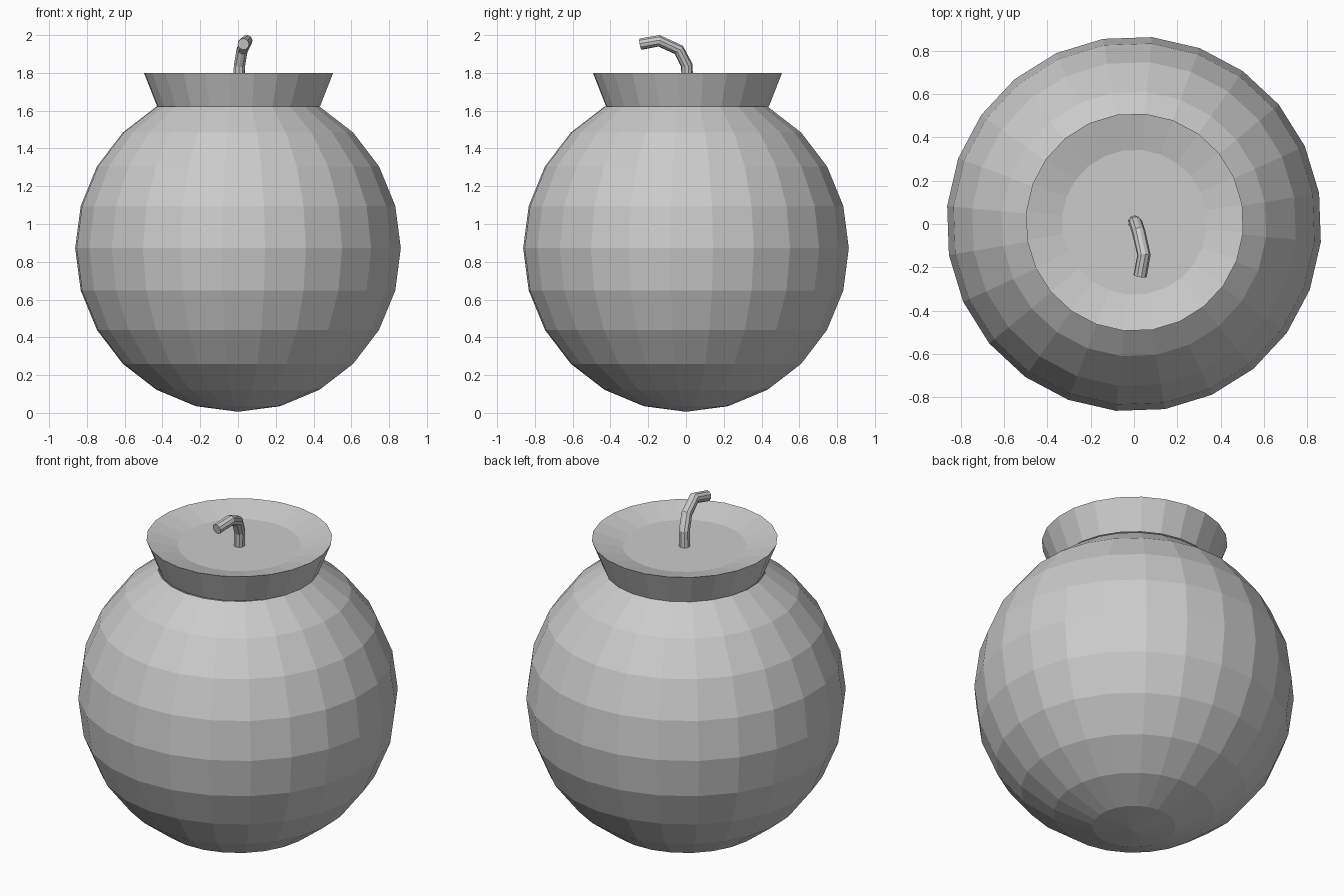
import bpy, bmesh, math

if "Cube" in bpy.data.objects:
    bpy.data.objects.remove(bpy.data.objects["Cube"])

SEGMENTS = 24
PHASE = math.radians(9.5)

# One plain grey for the whole model
grey = bpy.data.materials.new("plain grey")
grey.diffuse_color = (0.6, 0.6, 0.6, 1)
grey.use_nodes = True
grey.node_tree.nodes["Principled BSDF"].inputs["Base Color"].default_value = grey.diffuse_color


def lathe(name, profile):
    """Revolve (radius, z) points around z; radius 0 makes a pole."""
    bm = bmesh.new()
    rings = []
    for r, z in profile:
        if r == 0:
            rings.append([bm.verts.new((0, 0, z))] * SEGMENTS)
        else:
            angles = [PHASE + math.tau * i / SEGMENTS for i in range(SEGMENTS)]
            rings.append([bm.verts.new((r * math.cos(a), r * math.sin(a), z)) for a in angles])
    for low, high in zip(rings, rings[1:]):
        for i in range(SEGMENTS):
            j = (i + 1) % SEGMENTS
            corners = dict.fromkeys((low[i], low[j], high[j], high[i]))
            bm.faces.new(list(corners))
    mesh = bpy.data.meshes.new(name)
    bm.to_mesh(mesh)
    bm.free()
    mesh.materials.append(grey)
    ob = bpy.data.objects.new(name, mesh)
    bpy.context.collection.objects.link(ob)
    return ob


# Round body: sphere rings every 15 degrees, open where the neck starts
R, CZ = 0.866, 0.872
body = []
for k in range(11):
    a = math.radians(-90 + 15 * k)
    body.append((R * math.cos(a) if k else 0, CZ + R * math.sin(a)))
lathe("body", body)

# Flared neck with a sloping lip and a flat sunken floor
neck = lathe("neck", [body[-1], (0.503, 1.80), (0.335, 1.755), (0, 1.755)])
neck.location = (0.003, 0.008, 0)

# Bent fuse
path = [(0.003, 0.008, 1.74), (0.008, 0.004, 1.84), (0.022, -0.038, 1.922),
        (0.046, -0.143, 1.970), (0.028, -0.240, 1.952)]
curve = bpy.data.curves.new("fuse", "CURVE")
curve.dimensions = "3D"
curve.bevel_depth = 0.031
curve.bevel_resolution = 3
curve.use_fill_caps = True
spline = curve.splines.new("POLY")
spline.points.add(len(path) - 1)
for point, co in zip(spline.points, path):
    point.co = (*co, 1)
spline.use_smooth = False
curve.materials.append(grey)
bpy.context.collection.objects.link(bpy.data.objects.new("fuse", curve))
